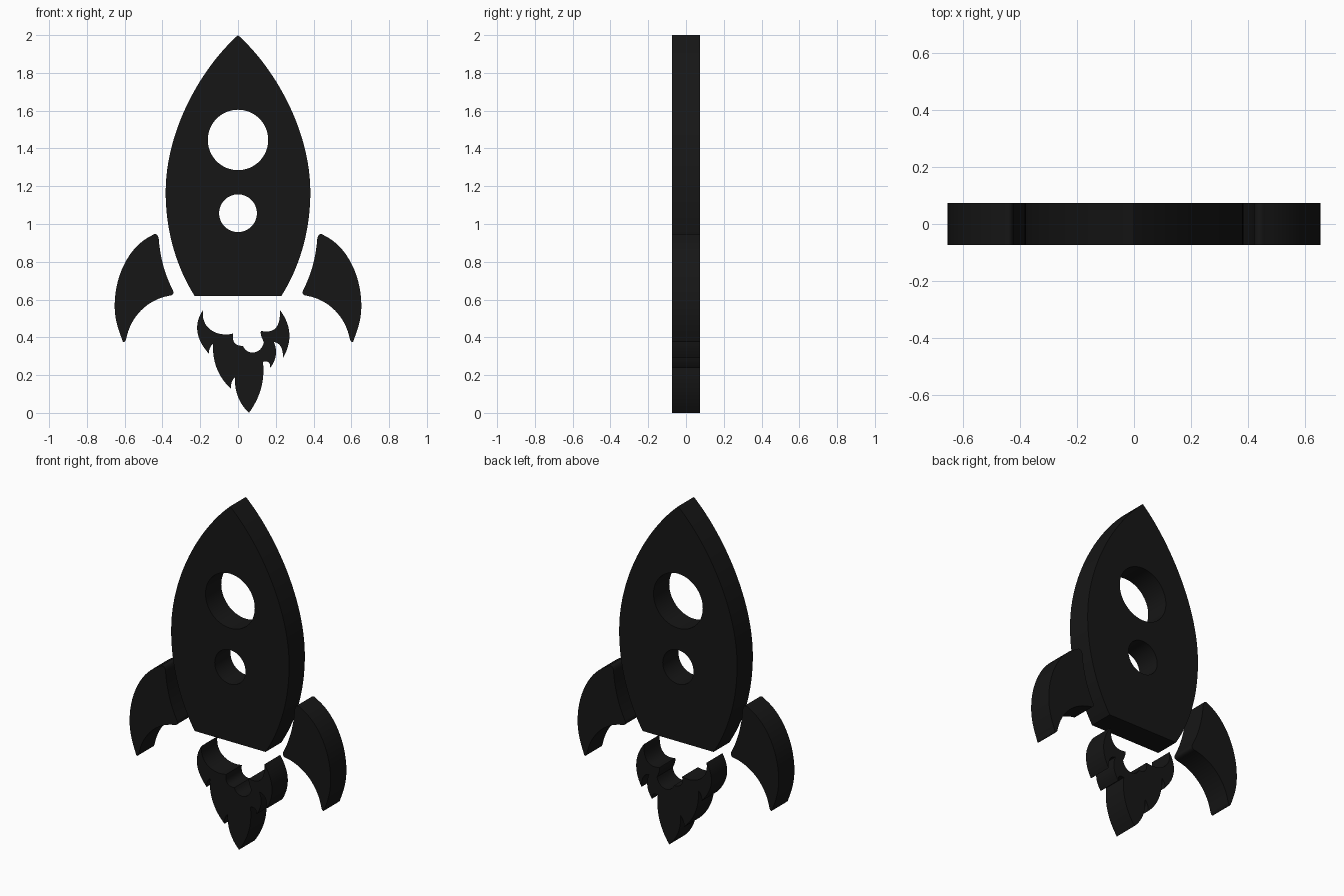
import bpy, bmesh, math
from mathutils import Vector

if "Cube" in bpy.data.objects:
    bpy.data.objects.remove(bpy.data.objects["Cube"])

HALF_DEPTH = 0.073
black = bpy.data.materials.new("black")
black.diffuse_color = (0.008, 0.008, 0.008, 1)
black.use_nodes = True
black.node_tree.nodes["Principled BSDF"].inputs["Base Color"].default_value = black.diffuse_color


def outline(segments, steps=14):
    """Each segment: (start point, [optional point the curve passes through])."""
    pts = []
    for i, seg in enumerate(segments):
        a, b = Vector(seg[0]), Vector(segments[(i + 1) % len(segments)][0])
        if len(seg) == 1:
            pts.append(a)
            continue
        if len(seg) == 2:                       # arc through a middle point
            c = 2 * Vector(seg[1]) - (a + b) / 2
            curve = lambda t: a * (1 - t) ** 2 + c * 2 * t * (1 - t) + b * t * t
        else:                                   # cubic with two handles
            c, d = Vector(seg[1]), Vector(seg[2])
            curve = lambda t: (a * (1 - t) ** 3 + c * 3 * t * (1 - t) ** 2
                               + d * 3 * t * t * (1 - t) + b * t ** 3)
        pts += [curve(k / steps) for k in range(steps)]
    return pts


def circle(z, r, n=64):
    return [Vector((r * math.cos(math.tau * k / n), z + r * math.sin(math.tau * k / n)))
            for k in range(n)]


def plate(name, loops):
    """Extrude filled outlines (x, z) symmetrically along y."""
    cu = bpy.data.curves.new(name, 'CURVE')
    cu.dimensions = '2D'
    cu.fill_mode = 'BOTH'
    cu.extrude = HALF_DEPTH
    for loop in loops:
        sp = cu.splines.new('POLY')
        sp.points.add(len(loop) - 1)
        for p, v in zip(sp.points, loop):
            p.co = (v.x, v.y, 0, 1)
        sp.use_cyclic_u = True
    ob = bpy.data.objects.new(name, cu)
    bpy.context.collection.objects.link(ob)
    ob.rotation_euler.x = math.pi / 2
    bpy.ops.object.select_all(action='DESELECT')
    ob.select_set(True)
    bpy.context.view_layer.objects.active = ob
    bpy.ops.object.convert(target='MESH')
    ob = bpy.context.object
    bm = bmesh.new()
    bm.from_mesh(ob.data)
    bmesh.ops.remove_doubles(bm, verts=bm.verts, dist=0.0002)
    bmesh.ops.recalc_face_normals(bm, faces=bm.faces)
    bm.to_mesh(ob.data)
    bm.free()
    bpy.ops.object.shade_smooth_by_angle(angle=math.radians(30))
    ob.data.materials.clear()
    ob.data.materials.append(black)
    return ob


def mirrored(loop):
    return [Vector((-p.x, p.y)) for p in reversed(loop)]


# Hull with two round windows
side = outline([((0, 2.0), (0.2, 1.82), (0.383, 1.49)),
                ((0.383, 1.17), (0.383, 0.96), (0.325, 0.77)),
                ((0.23, 0.62),)], 24)
side = side[:side.index(Vector((0.23, 0.62))) + 1]
hull = side + mirrored(side)[:-1]
plate("hull", [hull, circle(1.445, 0.16), circle(1.057, 0.1)])

# Side fins with rounded corners
fin = outline([((0.46, 0.937), (0.58, 0.88), (0.653, 0.72)),
               ((0.653, 0.57), (0.653, 0.5), (0.637, 0.45)),
               ((0.614, 0.39), (0.605, 0.374)),
               ((0.593, 0.388), (0.57, 0.51), (0.48, 0.60)),
               ((0.365, 0.62), (0.343, 0.632)),
               ((0.35, 0.66), (0.397, 0.785)),
               ((0.42, 0.925), (0.435, 0.946))])
plate("right_fin", [fin])
plate("left_fin", [mirrored(fin)])

# Exhaust flame with several tongues and scooped top
flame = outline([((-0.185, 0.545), (-0.215, 0.43)),
                 ((-0.153, 0.312), (-0.15, 0.34)),
                 ((-0.132, 0.367), (-0.112, 0.235)),
                 ((-0.037, 0.127), (-0.034, 0.16)),
                 ((-0.016, 0.19), (0.0, 0.085)),
                 ((0.058, 0.0), (0.122, 0.13)),
                 ((0.132, 0.27), (0.162, 0.268)),
                 ((0.17, 0.238), (0.2, 0.305)),
                 ((0.19, 0.375), (0.227, 0.35)),
                 ((0.238, 0.29), (0.272, 0.42)),
                 ((0.222, 0.545), (0.2, 0.45)),
                 ((0.122, 0.434), (0.122, 0.412)),
                 ((0.137, 0.375), (0.125, 0.31), (0.05, 0.30)),
                 ((0.026, 0.355), (-0.018, 0.37)),
                 ((-0.026, 0.42), (-0.10, 0.40), (-0.20, 0.44))])
plate("flame", [flame])
